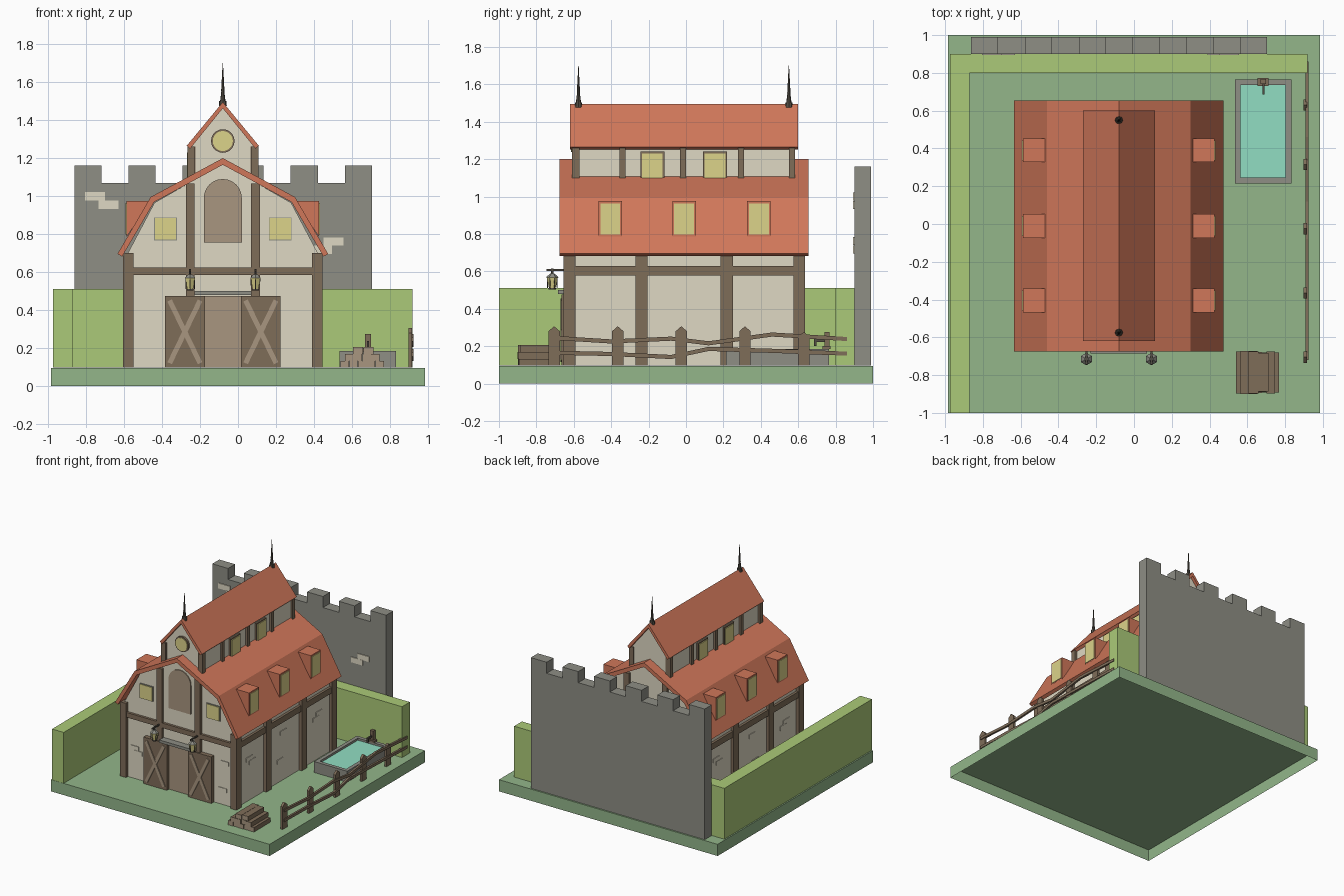
import bpy, bmesh, math, random
from mathutils import Matrix

if "Cube" in bpy.data.objects:
    bpy.data.objects.remove(bpy.data.objects["Cube"])

random.seed(3)


def material(name, r, g, b):
    m = bpy.data.materials.new(name)
    m.diffuse_color = (*[((c / 255 + 0.055) / 1.055) ** 2.4 for c in (r, g, b)], 1)
    m.use_nodes = True
    m.node_tree.nodes["Principled BSDF"].inputs["Base Color"].default_value = m.diffuse_color
    return m


GRASS = material("grass green", 147, 182, 138)
HEDGE = material("hedge green", 171, 202, 120)
ROOF = material("roof tile red", 208, 119, 90)
PLASTER = material("plaster cream", 223, 216, 195)
WOOD = material("dark wood", 127, 109, 89)
PALE = material("pale wood", 168, 150, 128)
STONE = material("grey stone", 142, 142, 133)
GLASS = material("window yellow", 220, 211, 138)
WATER = material("water teal", 145, 222, 194)
METAL = material("dark metal", 82, 77, 68)


def finish(name, bm, mat):
    bmesh.ops.recalc_face_normals(bm, faces=bm.faces)
    me = bpy.data.meshes.new(name)
    bm.to_mesh(me)
    bm.free()
    me.materials.append(mat)
    ob = bpy.data.objects.new(name, me)
    bpy.context.collection.objects.link(ob)
    return ob


def prism(name, pts, axis, a, b, mat, open_bottom=False):
    """Extrude a profile: (x, z) points along y, or (y, z) points along x."""
    bm = bmesh.new()
    place = (lambda p, t: (p[0], t, p[1])) if axis == 'y' else (lambda p, t: (t, p[0], p[1]))
    lo = [bm.verts.new(place(p, a)) for p in pts]
    hi = [bm.verts.new(place(p, b)) for p in pts]
    bm.faces.new(lo)
    bm.faces.new(hi)
    for i in range(len(pts)):
        j = (i + 1) % len(pts)
        bm.faces.new((lo[i], lo[j], hi[j], hi[i]))
    bmesh.ops.recalc_face_normals(bm, faces=bm.faces)
    if open_bottom:
        bm.normal_update()
        bmesh.ops.delete(bm, geom=[f for f in bm.faces if f.normal.z < -0.9], context='FACES')
    return finish(name, bm, mat)


def box(name, x0, x1, y0, y1, z0, z1, mat, **kw):
    return prism(name, [(x0, z0), (x1, z0), (x1, z1), (x0, z1)], 'y', y0, y1, mat, **kw)


def cone(name, x, y, z0, z1, r0, r1, mat, n=6):
    bm = bmesh.new()
    bmesh.ops.create_cone(bm, cap_ends=True, segments=n, radius1=r0, radius2=r1, depth=z1 - z0,
                          matrix=Matrix.Translation((x, y, (z0 + z1) / 2)))
    return finish(name, bm, mat)


def strip(name, p, q, w, y0, y1, mat):
    """Flat slanting board in the xz plane."""
    dx, dz = q[0] - p[0], q[1] - p[1]
    n = math.hypot(dx, dz)
    ox, oz = -dz / n * w / 2, dx / n * w / 2
    return prism(name, [(p[0] + ox, p[1] + oz), (p[0] - ox, p[1] - oz),
                        (q[0] - ox, q[1] - oz), (q[0] + ox, q[1] + oz)], 'y', y0, y1, mat)


CX, G = -0.08, 0.096


def sym(half):
    """Mirror a half profile given from the outside in, ending on the centre line."""
    return [(CX + x, z) for x, z in half] + [(CX - x, z) for x, z in reversed(half[:-1])]


def roof(name, outer, inner, y0, y1):
    prism(name, sym(outer) + sym(inner)[::-1], 'y', y0, y1, ROOF)


def sidebox(name, s, a, b, y0, y1, z0, z1, mat):
    """Box measured outward from the house centre line on side s."""
    xs = sorted((CX + s * a, CX + s * b))
    return box(name, *xs, y0, y1, z0, z1, mat)


# Ground slab (hollow underneath) and hedges
box("ground_slab", -0.985, 0.985, -1, 1, 0, 0.095, GRASS, open_bottom=True)
box("hedge_left", -0.975, -0.87, -1, 0.9, G, 0.51, HEDGE)
box("hedge_back", -0.87, 0.918, 0.8, 0.9, G, 0.51, HEDGE)

# Battlement wall: eleven steps, alternating high and low
step = (0.705 + 0.862) / 11
top = []
for i in range(11):
    z = 1.16 if i % 2 == 0 else 1.07
    top += [(-0.862 + i * step, z), (-0.862 + (i + 1) * step, z)]
prism("castle_wall", [(-0.862, G)] + top + [(0.705, G)], 'y', 0.9, 0.99, STONE)
for x, z in ((-0.805, 0.978), (-0.735, 0.933), (0.45, 0.74), (0.39, 0.696)):
    box("wall_brick", x, x + 0.105, 0.894, 0.9, z, z + 0.043, PLASTER)

# Barn body and two-pitch roof
prism("barn_body", sym([(0.5, G), (0.5, 0.70), (0.36, 0.965), (0, 1.17)]), 'y', -0.63, 0.615, PLASTER)
roof("barn_roof", [(0.555, 0.695), (0.38, 0.995), (0, 1.2)],
     [(0.53, 0.682), (0.362, 0.968), (0, 1.165)], -0.675, 0.655)

# Raised upper storey
prism("upper_body", sym([(0.17, 1.0), (0.17, 1.26), (0, 1.47)]), 'y', -0.595, 0.575, PLASTER)
roof("upper_roof", [(0.19, 1.265), (0, 1.495)], [(0.172, 1.25), (0, 1.462)], -0.62, 0.6)

# Timber frame and windows on both long sides
for s in (-1, 1):
    for y0, y1 in ((-0.655, -0.59), (-0.27, -0.205), (0.185, 0.25), (0.575, 0.637)):
        sidebox("side_post", s, 0.47, 0.525, y0, y1, G, 0.70, WOOD)
    sidebox("side_beam", s, 0.48, 0.52, -0.64, 0.62, 0.578, 0.628, WOOD)
    # inner frame, running the whole depth of the barn
    sidebox("inner_frame", s, 0.148, 0.195, -0.655, 0.637, G, 1.065, WOOD)
    for y in (-0.405, -0.01, 0.39):
        prism("dormer", [(CX + s * h, z) for h, z in ((0.507, 0.785), (0.507, 0.975), (0.38, 0.975))],
              'y', y - 0.063, y + 0.063, ROOF)
        sidebox("dormer_window", s, 0.507, 0.512, y - 0.053, y + 0.053, 0.797, 0.963, GLASS)
    for y in (-0.585, -0.34, -0.015, 0.295, 0.567):
        sidebox("upper_post", s, 0.145, 0.187, y - 0.016, y + 0.016, 1.0, 1.26, WOOD)
    for y in (-0.18, 0.155):
        sidebox("upper_window_frame", s, 0.165, 0.183, y - 0.064, y + 0.064, 1.05, 1.24, WOOD)
        sidebox("upper_window", s, 0.183, 0.189, y - 0.055, y + 0.055, 1.05, 1.23, GLASS)
    # worn bricks showing through the plaster
    for y, z in ((-0.5, 0.42), (-0.46, 0.385), (-0.06, 0.47), (-0.1, 0.25), (0.4, 0.45), (0.36, 0.415)):
        sidebox("side_brick", s, 0.5, 0.505, y, y + 0.08, z, z + 0.033, PLASTER)

# Gable timbers, front and back
for f, y0, y1 in (("front", -0.655, -0.62), ("back", 0.605, 0.637)):
    box(f + "_beam", CX - 0.5, CX + 0.5, y0 + 0.005, y1 - 0.005, 0.585, 0.625, WOOD)
for s in (-1, 1):
    sidebox("upper_front_post", s, 0.148, 0.187, -0.61, -0.59, 1.0, 1.26, WOOD)
    sidebox("front_window_frame", s, 0.242, 0.362, -0.637, -0.625, 0.767, 0.888, STONE)
    sidebox("front_window", s, 0.246, 0.358, -0.642, -0.637, 0.771, 0.884, GLASS)

# Arched hatch in the gable
arch = [(CX + 0.1 * math.cos(math.pi * i / 12), 0.99 + 0.1 * math.sin(math.pi * i / 12)) for i in range(13)]
prism("arched_hatch", [(CX + 0.1, 0.755)] + arch + [(CX - 0.1, 0.755)], 'y', -0.638, -0.625, PALE)

# Round window in the upper gable
for name, r, y, mat in (("round_window_frame", 0.062, -0.61, WOOD), ("round_window", 0.053, -0.615, GLASS)):
    prism(name, [(CX + r * math.cos(math.tau * i / 20), 1.29 + r * math.sin(math.tau * i / 20))
                 for i in range(20)], 'y', y, -0.59, mat)

# Barn doors with crossed boards, doorway and rail
box("doorway", CX - 0.1, CX + 0.1, -0.638, -0.625, G, 0.475, PALE)
box("door_rail", CX - 0.15, CX + 0.15, -0.685, -0.63, 0.478, 0.5, STONE)
for s in (-1, 1):
    sidebox("barn_door", s, 0.095, 0.305, -0.665, -0.63, G, 0.475, WOOD)
    a, b = CX + s * 0.12, CX + s * 0.28
    strip("door_cross", (a, 0.12), (b, 0.45), 0.026, -0.672, -0.66, PALE)
    strip("door_cross", (a, 0.45), (b, 0.12), 0.026, -0.671, -0.66, PALE)
    # lantern on its bracket
    x, y = CX + s * 0.172, -0.715
    box("lantern_arm", x - 0.005, x + 0.005, -0.745, -0.64, 0.602, 0.612, METAL)
    cone("lantern_foot", x, y, 0.502, 0.512, 0.02, 0.02, METAL)
    cone("lantern_glass", x, y, 0.512, 0.568, 0.018, 0.03, GLASS)
    cone("lantern_cap", x, y, 0.568, 0.588, 0.033, 0.012, STONE)
    cone("lantern_hook", x, y, 0.588, 0.615, 0.006, 0.006, METAL)
    for i in range(6):
        t = math.tau * i / 6
        strut_x, strut_y = x + 0.026 * math.sin(t), y + 0.026 * math.cos(t)
        cone("lantern_bar", strut_x, strut_y, 0.51, 0.57, 0.002, 0.003, METAL, 4)

# Bricks on the front plaster
for x, z in ((-0.52, 0.33), (-0.49, 0.295), (0.29, 0.42), (0.27, 0.2)):
    box("front_brick", x, x + 0.07, -0.635, -0.63, z, z + 0.033, PLASTER)

# Roof spires
for y in (-0.575, 0.55):
    cone("spire_base", CX, y, 1.475, 1.502, 0.021, 0.019, METAL, 8)
    cone("spire_knob", CX, y, 1.502, 1.55, 0.014, 0.008, METAL, 8)
    cone("spire_needle", CX, y, 1.55, 1.7, 0.009, 0.001, METAL, 8)

# Water trough with pump
for x0, x1, y0, y1 in ((0.535, 0.565, 0.215, 0.765), (0.803, 0.833, 0.215, 0.765),
                       (0.565, 0.803, 0.215, 0.245), (0.565, 0.803, 0.735, 0.765)):
    box("trough_side", x0, x1, y0, y1, G, 0.185, STONE)
box("trough_water", 0.565, 0.803, 0.245, 0.735, G, 0.168, WATER)
box("pump_foot", 0.655, 0.713, 0.73, 0.772, 0.185, 0.2, WOOD)
box("pump_post", 0.67, 0.7, 0.74, 0.768, 0.2, 0.275, WOOD)
box("pump_spout", 0.679, 0.691, 0.685, 0.745, 0.222, 0.238, METAL)
box("pump_spout_tip", 0.679, 0.691, 0.685, 0.697, 0.2, 0.222, METAL)

# Stacked logs with pale ends
for z, x0, n, w in ((G, 0.54, 5, 0.046), (0.132, 0.563, 4, 0.046), (0.169, 0.605, 2, 0.055)):
    for i in range(n):
        d = random.uniform(0, 0.012)
        log = box("log", x0 + i * w, x0 + (i + 0.97) * w, -0.9 + d, -0.672 - d, z, z + 0.036, WOOD)
        log.data.materials.append(PALE)
        for p in log.data.polygons:
            p.material_index = 1 if abs(p.normal.y) > 0.9 else 0

# Fence with pointed posts and wavy rails
for y in (-0.705, -0.365, -0.025, 0.315, 0.63):
    h = 0.3 if y < 0.5 else 0.27
    prism("fence_post", [(y - 0.03, G), (y + 0.03, G), (y + 0.03, h - 0.02), (y, h + 0.006), (y - 0.03, h - 0.02)],
          'x', 0.898, 0.917, WOOD)
for rail in ([0.245, 0.225, 0.24, 0.215, 0.262, 0.238], [0.165, 0.158, 0.142, 0.185, 0.175, 0.16]):
    ys = [-0.72, -0.4, -0.08, 0.12, 0.46, 0.86]
    pts = [(y, z + 0.011) for y, z in zip(ys, rail)] + [(y, z - 0.011) for y, z in zip(ys[::-1], rail[::-1])]
    prism("fence_rail", pts, 'x', 0.908, 0.925, WOOD)
